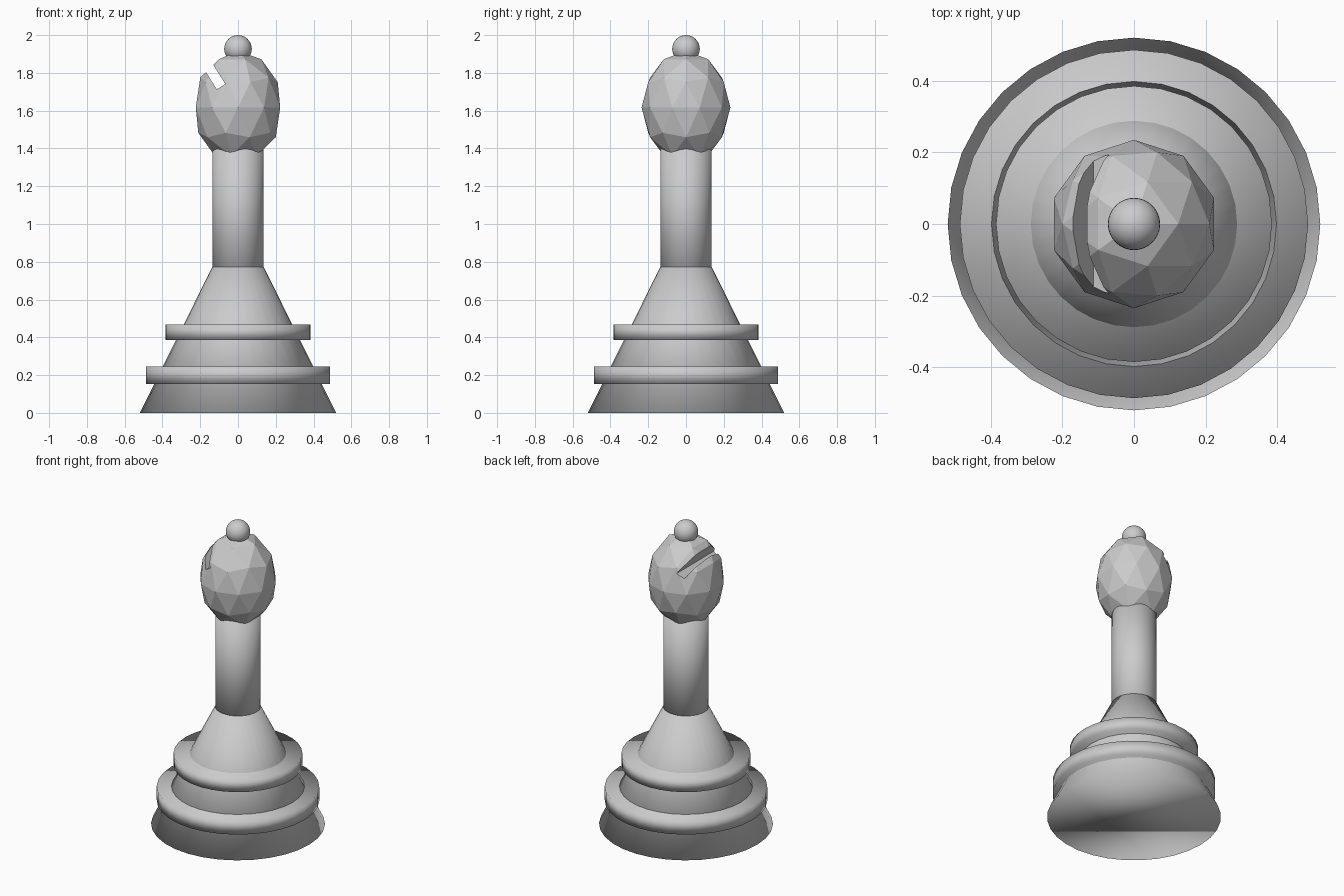
import bpy
from math import radians, sin, cos

if "Cube" in bpy.data.objects:
    bpy.data.objects.remove(bpy.data.objects["Cube"])


def finish(name, smooth=True):
    ob = bpy.context.object
    ob.name = name
    if smooth:
        bpy.ops.object.shade_smooth()
    return ob


def round_part(name, r_bottom, r_top, z0, z1):
    bpy.ops.mesh.primitive_cone_add(vertices=32, radius1=r_bottom, radius2=r_top,
                                    depth=z1 - z0, location=(0, 0, (z0 + z1) / 2))
    return finish(name)


# Flared base, two collars and the stem
round_part("base_cone", 0.52, 0.13, 0, 0.785)
round_part("lower_collar", 0.486, 0.486, 0.154, 0.246)
round_part("upper_collar", 0.385, 0.385, 0.387, 0.467)
round_part("stem", 0.136, 0.136, 0.6, 1.5)

# Faceted egg-shaped head
bpy.ops.mesh.primitive_ico_sphere_add(subdivisions=2, radius=1, location=(0, 0, 1.617))
head = finish("head", smooth=False)
head.scale = (0.235, 0.235, 0.3)
bpy.ops.object.transform_apply(location=False, rotation=False, scale=True)

# Slanted slot cut right through the head
tilt, length = radians(32), 0.3
bpy.ops.mesh.primitive_cube_add(
    size=1, rotation=(0, -tilt, 0),
    location=(-0.09 - sin(tilt) * length / 2, 0, 1.727 + cos(tilt) * length / 2))
cutter = finish("slot_cutter", smooth=False)
cutter.scale = (0.053, 0.8, length)
cutter.hide_render = True
mod = head.modifiers.new("slot", "BOOLEAN")
mod.operation = "DIFFERENCE"
mod.solver = "EXACT"
mod.object = cutter
bpy.context.view_layer.objects.active = head
bpy.ops.object.modifier_apply(modifier=mod.name)
bpy.data.objects.remove(cutter)

# Ball finial
bpy.ops.mesh.primitive_uv_sphere_add(segments=32, ring_count=16, radius=0.073,
                                     location=(0, 0, 1.927))
finish("finial")
